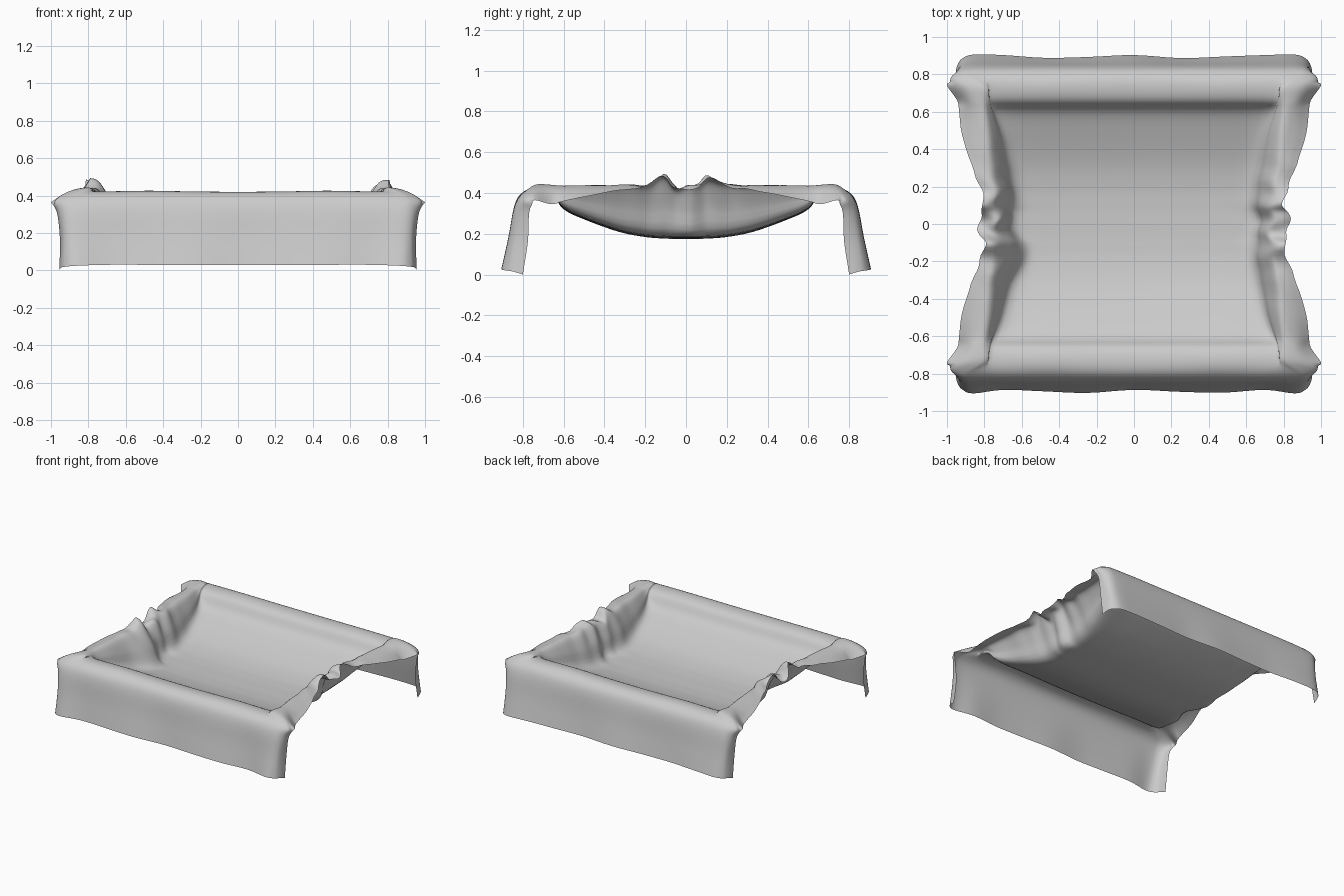
import bpy, bmesh, math
from mathutils import Vector

if "Cube" in bpy.data.objects:
    bpy.data.objects.remove(bpy.data.objects["Cube"])


def catmull(pts, n):
    """Smooth curve through the points, n steps per span."""
    out = []
    for i in range(len(pts) - 1):
        p1, p2 = pts[i], pts[i + 1]
        p0 = pts[i - 1] if i else p1 * 2 - p2
        p3 = pts[i + 2] if i + 2 < len(pts) else p2 * 2 - p1
        for k in range(n):
            t = k / n
            out.append(0.5 * (2 * p1 + (p2 - p0) * t + (2 * p0 - 5 * p1 + 4 * p2 - p3) * t * t
                              + (3 * p1 - p0 - 3 * p2 + p3) * t ** 3))
    out.append(pts[-1].copy())
    return out


# sagging stations: y, floor z, wall foot x, crest x, crest z, edge x, edge z
SAG = [(0.00, 0.180, 0.65, 0.73, 0.430, 0.83, 0.41),
       (0.06, 0.180, 0.64, 0.72, 0.415, 0.82, 0.44),
       (0.11, 0.182, 0.63, 0.73, 0.445, 0.80, 0.49),
       (0.19, 0.188, 0.63, 0.73, 0.430, 0.82, 0.44),
       (0.32, 0.212, 0.65, 0.76, 0.435, 0.87, 0.42),
       (0.48, 0.268, 0.68, 0.78, 0.440, 0.92, 0.39),
       (0.60, 0.325, 0.72, 0.80, 0.440, 0.935, 0.365),
       (0.66, 0.405, 0.74, 0.81, 0.445, 0.945, 0.35),
       (0.74, 0.425, 0.75, 0.82, 0.445, 1.00, 0.37)]
# hanging flap stations: y, z, then free edge x, y, z
FLAP = [(0.805, 0.405, 0.985, 0.755, 0.350),
        (0.842, 0.340, 0.965, 0.770, 0.300),
        (0.866, 0.190, 0.952, 0.775, 0.170),
        (0.895, 0.035, 0.955, 0.800, 0.005)]


def sag_row(s, sy, sx):
    y, f, foot, crest, cz, ex, ez = s
    # deeper fold pushed in on the left side, front half
    if sx < 0:
        foot -= 0.05 * math.exp(-((y * sy + 0.15) / 0.12) ** 2)
    h = cz - f
    half = [(0, f), (0.25, f + 0.002), (0.48, f + 0.006), (foot, f + 0.10 * h),
            ((foot + crest) / 2, f + 0.60 * h), (crest, cz),
            ((crest + ex) / 2, max((cz + ez) / 2 + 0.012, cz - 0.02)), (ex, ez)]
    return [Vector((x * sx, y * sy, z)) for x, z in half]


def flap_row(s, sy, sx):
    y, z, ex, ey, ez = s
    d = y - ey
    low = max(0, 0.35 - z) / 0.35
    wave = [0.01 * low * math.sin(9 * x * sx + 2 * sy) for x in (0, 0.25, 0.48, 0.7)]
    half = [(0, y + wave[0], z), (0.25, y + wave[1], z), (0.48, y + wave[2], z),
            (0.70, y + wave[3], z), (0.86, y + 0.012 * low, z - 0.005),
            (0.92, y - 0.12 * d, z - 0.01), (ex - 0.01, y - 0.5 * d, (z + ez) / 2), (ex, ey, ez)]
    return [Vector((a * sx, b * sy, c)) for a, b, c in half]


def full_row(fn, s, sy):
    return fn(s, sy, -1)[:0:-1] + fn(s, sy, 1)


# draped cloth: rows from front hem, over the rims and the sag, to back hem
half = [(sag_row, s) for s in SAG] + [(flap_row, s) for s in FLAP]
rows = [full_row(fn, s, -1) for fn, s in reversed(half[1:])] + [full_row(fn, s, 1) for fn, s in half]
rows = [catmull(r, 4) for r in rows]
cols = [catmull(list(c), 4) for c in zip(*rows)]

bm = bmesh.new()
grid = [[bm.verts.new(p) for p in c] for c in cols]
for a, b in zip(grid, grid[1:]):
    for j in range(len(a) - 1):
        bm.faces.new((a[j], b[j], b[j + 1], a[j + 1]))
lowest = min(v.co.z for v in bm.verts)
for v in bm.verts:
    v.co.z -= lowest
    # fine crumples along the middle of both side edges
    w = math.exp(-(v.co.y / 0.25) ** 2) * max(0, min(1, (abs(v.co.x) - 0.62) / 0.1))
    v.co.z += 0.012 * w * math.sin(38 * v.co.y + 25 * v.co.x)
    v.co.x += 0.012 * w * math.sin(45 * v.co.y)
for f in bm.faces:
    f.smooth = True
mesh = bpy.data.meshes.new("draped_cloth")
bm.to_mesh(mesh)
bm.free()
cloth = bpy.data.objects.new("draped_cloth", mesh)
bpy.context.collection.objects.link(cloth)

# single plain grey
mat = bpy.data.materials.new("light grey cloth")
mat.diffuse_color = (0.6, 0.6, 0.6, 1)
mat.use_nodes = True
mat.node_tree.nodes["Principled BSDF"].inputs["Base Color"].default_value = mat.diffuse_color
mesh.materials.append(mat)
